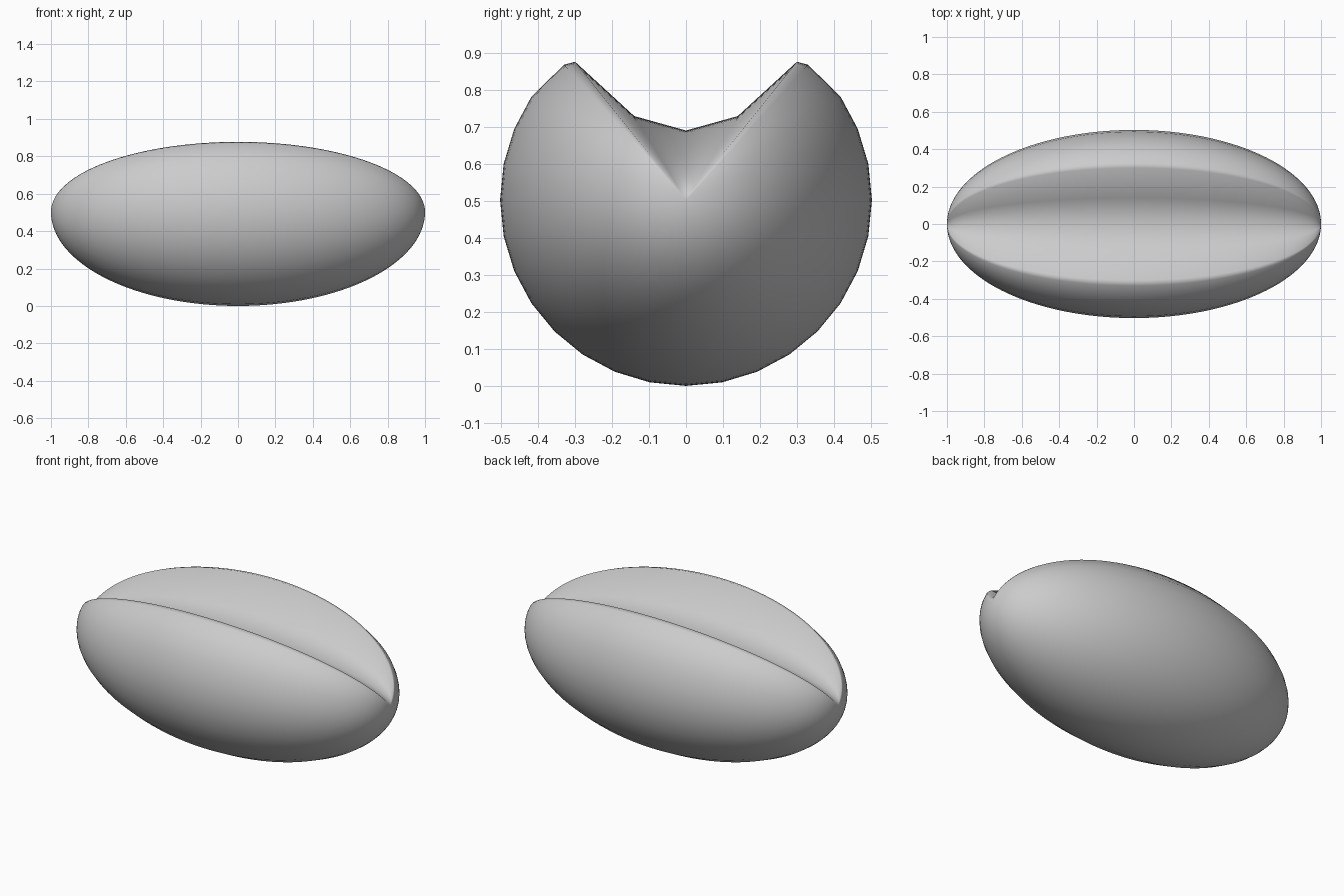
import bpy, bmesh
from math import sin, cos, pi

old = bpy.data.objects.get("Cube")
if old:
    bpy.data.objects.remove(old, do_unlink=True)

RADIUS = 0.503
RINGS = 64

grey = bpy.data.materials.new("plain_grey")
grey.use_nodes = True
colour = (0.6, 0.6, 0.6, 1)
grey.diffuse_color = colour
grey.node_tree.nodes["Principled BSDF"].inputs["Base Color"].default_value = colour

# Half cross-section (y, z from the axis): round underside, lip, groove wall
step = 2 * pi / 32
half = [(RADIUS * sin(i * step), -RADIUS * cos(i * step)) for i in range(12)]
half += [(0.33, 0.366), (0.3, 0.374), (0.14, 0.227)]
groove_floor = [(0, 0.188)]
section = half + groove_floor + [(-y, z) for y, z in reversed(half[1:])]

# Stack the section along x, scaled by an ellipse, and close both tips
bm = bmesh.new()
rings = []
for i in range(1, RINGS):
    angle = pi * i / RINGS
    s = sin(angle)
    rings.append([bm.verts.new((-cos(angle), y * s, RADIUS + z * s)) for y, z in section])

count = len(section)
for a, b in zip(rings, rings[1:]):
    for k in range(count):
        n = (k + 1) % count
        bm.faces.new((a[k], a[n], b[n], b[k]))
for x, ring in ((-1, rings[0]), (1, rings[-1])):
    tip = bm.verts.new((x, 0, RADIUS))
    for k in range(count):
        bm.faces.new((tip, ring[k], ring[(k + 1) % count]))
bmesh.ops.recalc_face_normals(bm, faces=bm.faces[:])
for face in bm.faces:
    face.smooth = True

mesh = bpy.data.meshes.new("grooved_bean")
bm.to_mesh(mesh)
bm.free()
mesh.materials.append(grey)
bean = bpy.data.objects.new("grooved_bean", mesh)
bpy.context.collection.objects.link(bean)
